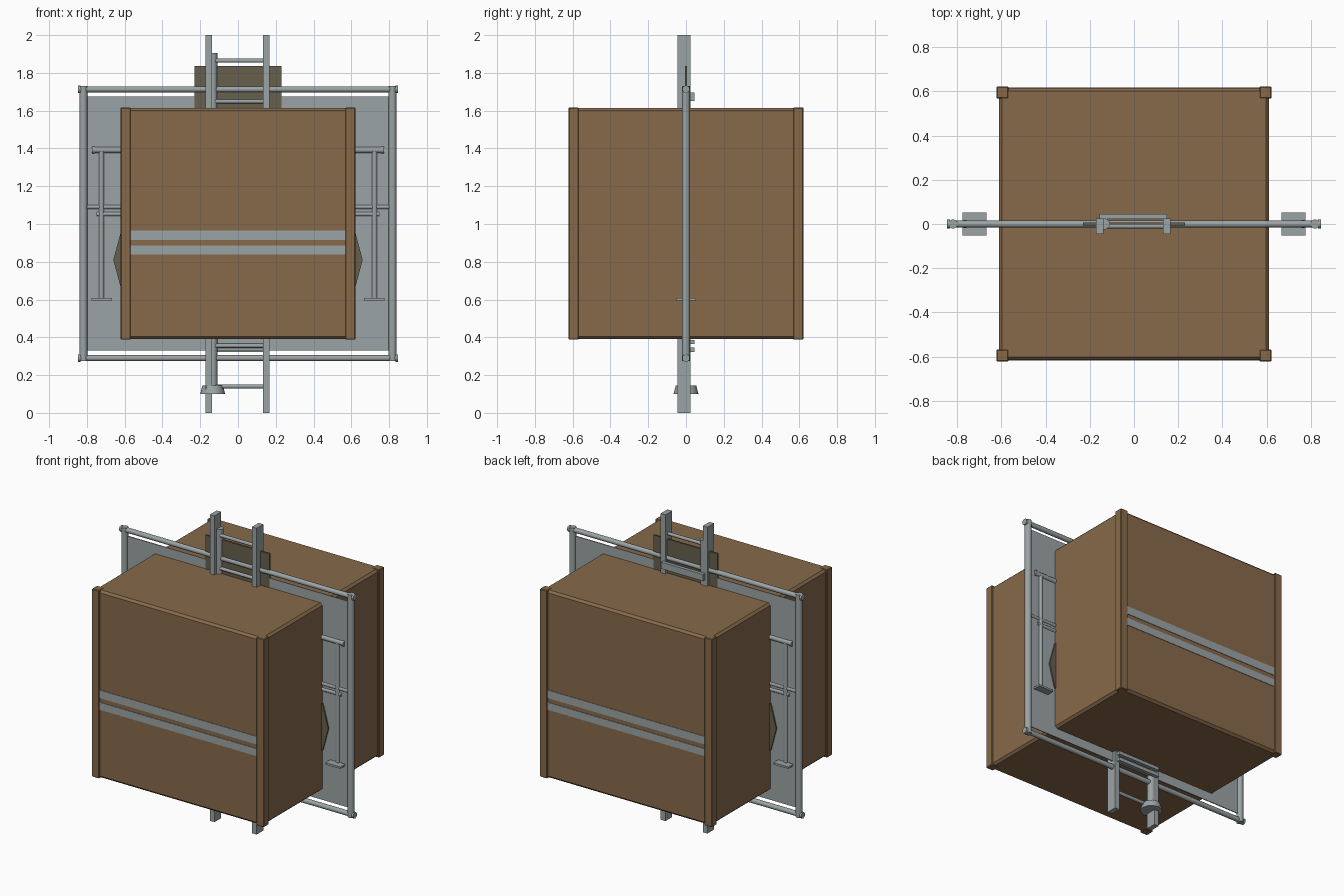
import bpy, math
from mathutils import Vector

if "Cube" in bpy.data.objects:
    bpy.data.objects.remove(bpy.data.objects["Cube"])


def material(name, rgb):
    m = bpy.data.materials.new(name)
    m.diffuse_color = (*rgb, 1)
    m.use_nodes = True
    m.node_tree.nodes["Principled BSDF"].inputs["Base Color"].default_value = m.diffuse_color
    return m


WOOD = material("brown wood", (0.245, 0.142, 0.070))
STEEL = material("grey steel", (0.33, 0.37, 0.38))
DARK = material("dark olive", (0.135, 0.115, 0.075))


def box(name, x, y, z, mat, bevel=0):
    """Box from (min, max) ranges."""
    bpy.ops.mesh.primitive_cube_add(size=1, location=[sum(r) / 2 for r in (x, y, z)])
    o = bpy.context.object
    o.name = name
    o.scale = [r[1] - r[0] for r in (x, y, z)]
    bpy.ops.object.transform_apply(location=False, rotation=False, scale=True)
    o.data.materials.append(mat)
    if bevel:
        b = o.modifiers.new("edge", 'BEVEL')
        b.width, b.segments = bevel, 1
    return o


def tube(name, a, b, r, mat, r2=None, sides=12):
    """Round bar from point a to point b."""
    a, b = Vector(a), Vector(b)
    d = b - a
    bpy.ops.mesh.primitive_cone_add(vertices=sides, radius1=r, radius2=r if r2 is None else r2,
                                    depth=d.length, location=(a + b) / 2,
                                    rotation=d.to_track_quat('Z', 'Y').to_euler())
    o = bpy.context.object
    o.name = name
    o.data.materials.append(mat)
    if sides == 12:
        bpy.ops.object.shade_smooth_by_angle(angle=math.radians(40))
    return o


# Crate body, corner posts and the two stripes on front and back
box("crate", (-0.611, 0.611), (-0.615, 0.615), (0.39, 1.614), WOOD, 0.014)
for sx in (-1, 1):
    for sy in (-1, 1):
        box("corner_post", sorted((sx * 0.568, sx * 0.622)), sorted((sy * 0.568, sy * 0.622)),
            (0.388, 1.616), WOOD, 0.004)
for sy in (-1, 1):
    for z in ((0.838, 0.886), (0.914, 0.966)):
        box("stripe", (-0.57, 0.57), sorted((sy * 0.612, sy * 0.618)), z, STEEL)

# Flat sheet in a tube frame through the middle of the crate
box("sheet", (-0.8, 0.8), (-0.003, 0.003), (0.33, 1.676), STEEL)
for z in (0.29, 1.713):
    tube("frame_rail", (-0.845, 0, z), (0.845, 0, z), 0.016, STEEL)
    for s in (-1, 1):
        tube("frame_cap", (s * 0.833, 0, z), (s * 0.846, 0, z), 0.02, STEEL)
for s in (-1, 1):
    tube("frame_post", (s * 0.818, 0, 0.275), (s * 0.818, 0, 1.73), 0.021, STEEL)

# Side stands: upright with foot plate, joined by cross bars
for s in (-1, 1):
    tube("stand_upright", (s * 0.723, 0, 0.6), (s * 0.723, 0, 1.39), 0.015, STEEL)
    box("stand_foot", sorted((s * 0.668, s * 0.776)), (-0.052, 0.052), (0.595, 0.607), STEEL)
    tube("cross_cap", (s * 0.758, 0, 1.392), (s * 0.772, 0, 1.392), 0.019, STEEL)
    # Flat twelve-sided disc peeking out of the crate side
    tube("disc", (s * 0.36, -0.012, 0.81), (s * 0.36, 0.012, 0.81), 0.3, DARK, sides=12)
    d = bpy.context.object
    d.rotation_euler.rotate_axis('Z', 0)
for x, z, r in ((0.77, 1.392, 0.016), (0.8, 1.09, 0.011), (0.75, 1.053, 0.012)):
    tube("cross_bar", (-x, 0, z), (x, 0, z), r, STEEL)

# Ladder with evenly spaced rungs and rear clamp bars
for x in ((-0.171, -0.138), (0.132, 0.166)):
    box("ladder_rail", x, (-0.045, 0.024), (0, 2), STEEL)
for i in range(9):
    z = 0.14 + i * 0.2156
    tube("rung", (-0.15, -0.01, z), (0.15, -0.01, z), 0.011, STEEL)
for z in ((0.322, 0.345), (0.365, 0.386), (1.652, 1.695)):
    box("clamp_bar", (-0.155, 0.15), (0.022, 0.045), z, STEEL)

# Long pole with a flared foot
tube("pole", (-0.134, 0, 0.1), (-0.134, 0, 1.905), 0.025, STEEL)
tube("pole_foot", (-0.134, 0, 0.1), (-0.134, 0, 0.146), 0.066, STEEL, 0.054)

# Dark board standing out of the crate top
box("dark_board", (-0.231, 0.231), (-0.006, 0.006), (1.4, 1.836), DARK)
